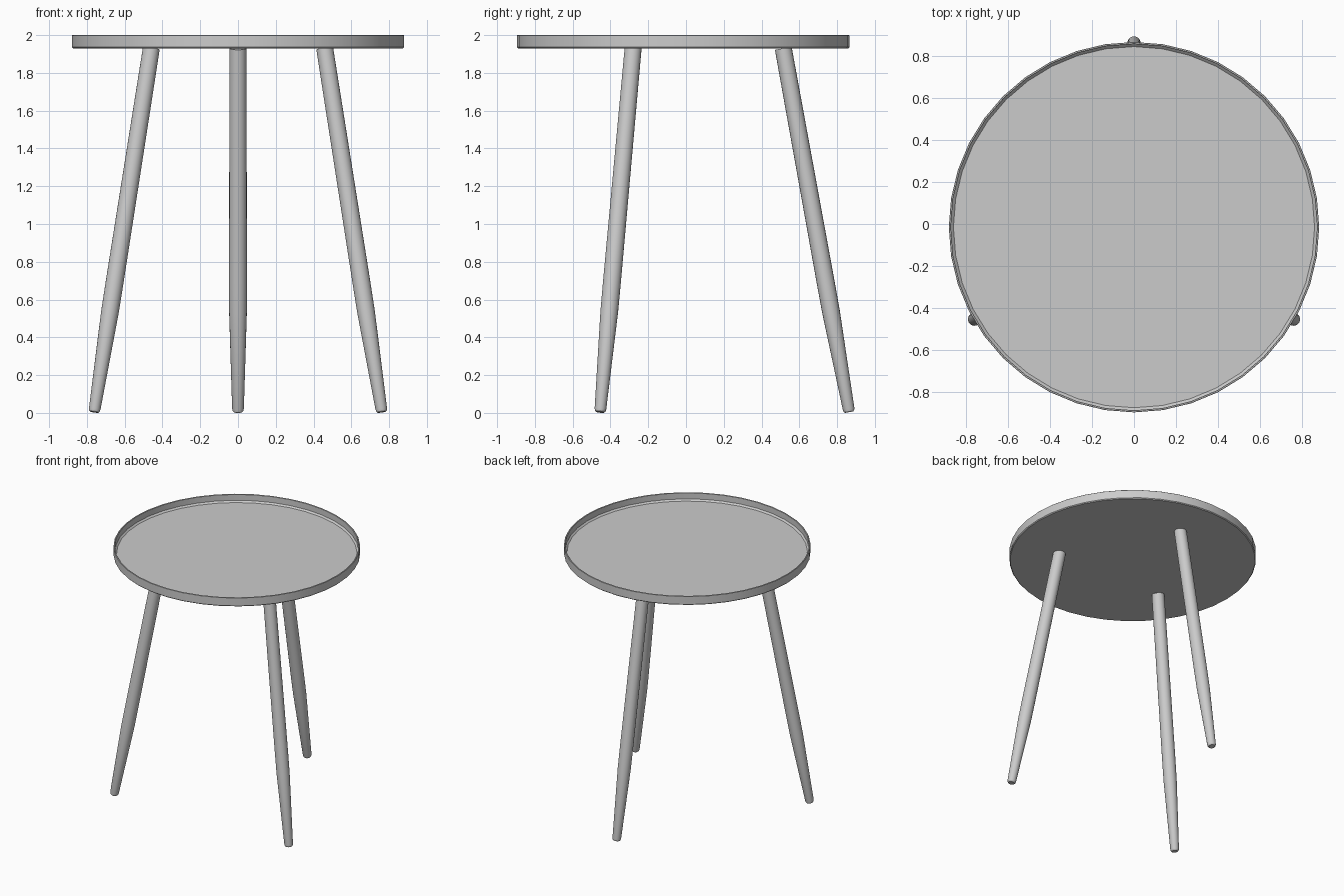
import bpy, bmesh, math
from mathutils import Vector

if "Cube" in bpy.data.objects:
    bpy.data.objects.remove(bpy.data.objects["Cube"])

CENTRE_Y = -0.015


def lathe(name, profile, sides, angle=30):
    """Revolve an (r, z) profile about z; r = 0 gives a pole."""
    bm = bmesh.new()
    rings = []
    for r, z in profile:
        if r == 0:
            rings.append([bm.verts.new((0, 0, z))] * sides)
        else:
            rings.append([bm.verts.new((r * math.cos(2 * math.pi * i / sides),
                                        r * math.sin(2 * math.pi * i / sides), z))
                          for i in range(sides)])
    for a, b in zip(rings, rings[1:]):
        for i in range(sides):
            j = (i + 1) % sides
            bm.faces.new(list(dict.fromkeys((a[i], a[j], b[j], b[i]))))
    bmesh.ops.recalc_face_normals(bm, faces=bm.faces)
    mesh = bpy.data.meshes.new(name)
    bm.to_mesh(mesh)
    bm.free()
    ob = bpy.data.objects.new(name, mesh)
    bpy.context.collection.objects.link(ob)
    bpy.ops.object.select_all(action='DESELECT')
    ob.select_set(True)
    bpy.context.view_layer.objects.active = ob
    bpy.ops.object.shade_smooth_by_angle(angle=math.radians(angle))
    return ob


# Round tray top with a thin raised rim
tray = lathe("tray_top", [(0, 1.93), (0.874, 1.93), (0.88, 1.936), (0.88, 1.998),
                          (0.878, 2.0), (0.872, 2.0), (0.87, 1.998), (0.87, 1.952),
                          (0.858, 1.94), (0, 1.94)], 40)
tray.location.y = CENTRE_Y

# Three splayed legs, tapered towards rounded feet
for name, deg in (("back_leg", 90), ("front_left_leg", 210), ("front_right_leg", 330)):
    a = math.radians(deg)
    out = Vector((math.cos(a), math.sin(a), 0))
    centre = Vector((0, CENTRE_Y, 0))
    foot = centre + out * 0.879 + Vector((0, 0, 0.004))
    head = centre + out * 0.53 + Vector((0, 0, 1.93))
    axis = head - foot
    length = axis.length
    leg = lathe(name, [(0, 0), (0.022, 0), (0.028, 0.006), (0.031, 0.018),
                       (0.047, 0.54), (0.0475, 0.7), (0.045, length), (0, length)], 20)
    leg.rotation_euler = axis.to_track_quat('Z', 'Y').to_euler()
    leg.location = foot
